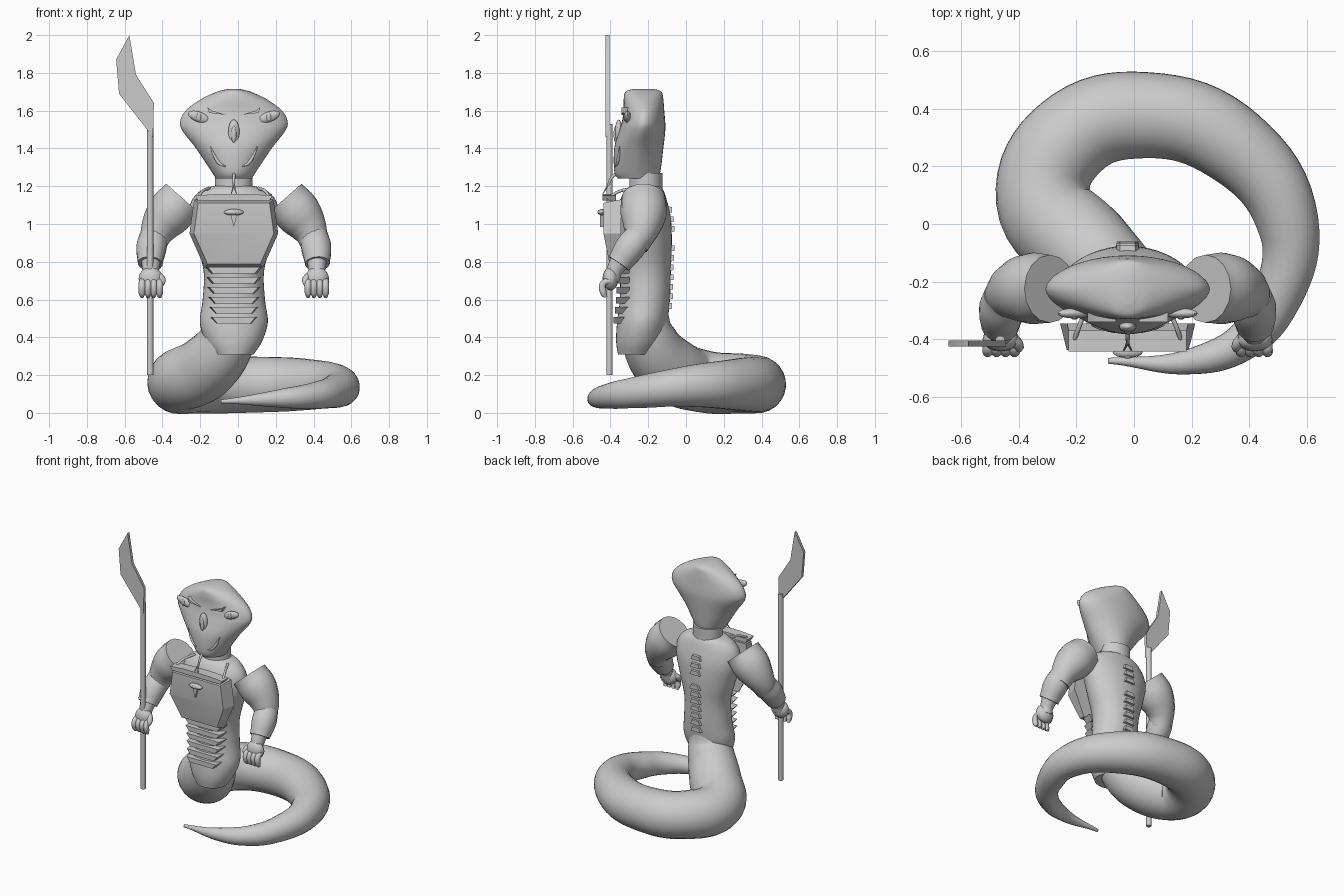
import bpy, bmesh, math
from mathutils import Vector, Matrix
from mathutils.bvhtree import BVHTree

if "Cube" in bpy.data.objects:
    bpy.data.objects.remove(bpy.data.objects["Cube"])

grey = bpy.data.materials.new("plain_grey")
grey.use_nodes = True
grey.diffuse_color = (0.6, 0.6, 0.6, 1)
grey.node_tree.nodes["Principled BSDF"].inputs["Base Color"].default_value = (0.6, 0.6, 0.6, 1)

CX = -0.022  # middle plane of the upper body
parts = []


def finish(name, bm):
    bmesh.ops.recalc_face_normals(bm, faces=bm.faces)
    mesh = bpy.data.meshes.new(name)
    bm.to_mesh(mesh)
    bm.free()
    mesh.materials.append(grey)
    ob = bpy.data.objects.new(name, mesh)
    bpy.context.collection.objects.link(ob)
    parts.append(ob)
    return ob


def spline(a, b, c, d, t):
    return 0.5 * (2 * b + (c - a) * t + (2 * a - 5 * b + 4 * c - d) * t * t
                  + (3 * b - a - 3 * c + d) * t ** 3)


def loft(name, stations, power=1.0, sides=40, steps=5):
    """Stations: height, half width, front y, back y; smoothed upward."""
    rows, last = [], len(stations) - 1
    for i in range(last):
        quad = [stations[min(max(i + k, 0), last)] for k in (-1, 0, 1, 2)]
        rows += [[spline(*v, s / steps) for v in zip(*quad)] for s in range(steps)]
    rows.append(stations[-1])
    bm, rings = bmesh.new(), []
    for z, w, front, back in rows:
        ring = []
        for k in range(sides):
            a = math.tau * k / sides
            s = math.sin(a)
            y = (front + back) / 2 + (back - front) / 2 * math.copysign(abs(s) ** power, s)
            ring.append(bm.verts.new((CX + w * math.cos(a), y, z)))
        rings.append(ring)
    for lo, hi in zip(rings, rings[1:]):
        for k in range(sides):
            n = (k + 1) % sides
            bm.faces.new((lo[k], lo[n], hi[n], hi[k]))
    bm.faces.new(rings[0])
    bm.faces.new(rings[-1])
    return finish(name, bm)


def tube(name, pts, side=0, detail=6):
    """Round sweep through (x, y, z, radius); side mirrors about the body."""
    cu = bpy.data.curves.new(name, 'CURVE')
    cu.dimensions = '3D'
    cu.bevel_depth, cu.bevel_resolution = 1.0, detail
    cu.resolution_u, cu.use_fill_caps = 8, True
    sp = cu.splines.new('BEZIER')
    sp.radius_interpolation = 'CARDINAL'
    sp.bezier_points.add(len(pts) - 1)
    for p, (x, y, z, r) in zip(sp.bezier_points, pts):
        p.co = (CX + side * x if side else x, y, z)
        p.radius = r
        p.handle_left_type = p.handle_right_type = 'AUTO'
    temp = bpy.data.objects.new("temp", cu)
    bpy.context.collection.objects.link(temp)
    bpy.context.view_layer.update()
    mesh = bpy.data.meshes.new_from_object(
        temp.evaluated_get(bpy.context.evaluated_depsgraph_get()))
    bpy.data.objects.remove(temp)
    bm = bmesh.new()
    bm.from_mesh(mesh)
    bpy.data.meshes.remove(mesh)
    bmesh.ops.remove_doubles(bm, verts=bm.verts, dist=0.0002)
    return finish(name, bm)


def ball(name, loc, size, tilt=0.0):
    bm = bmesh.new()
    bmesh.ops.create_uvsphere(bm, u_segments=16, v_segments=10, radius=1)
    bm.transform(Matrix.Translation(loc) @ Matrix.Rotation(tilt, 4, 'Y')
                 @ Matrix.Diagonal((*size, 1)))
    return finish(name, bm)


def plate_mesh(outline, y_back, y_front, shrink=0.0):
    """Prism from an x,z outline, its front face drawn in by shrink."""
    bm = bmesh.new()
    mid = sum((Vector(p) for p in outline), Vector((0, 0))) / len(outline)
    back = [bm.verts.new((x, y_back, z)) for x, z in outline]
    front = []
    for p in outline:
        q = Vector(p).lerp(mid, shrink)
        front.append(bm.verts.new((q.x, y_front, q.y)))
    bm.faces.new(back)
    bm.faces.new(front)
    for k in range(len(back)):
        n = (k + 1) % len(back)
        bm.faces.new((back[k], back[n], front[n], front[k]))
    return bm


def mirrored(half):
    return [(CX + x, z) for x, z in half] + [(CX - x, z) for x, z in reversed(half)]


# Coiled tail, torso, neck and hooded head
tube("tail", [(-.02, -.22, .55, .12), (-.05, -.2, .4, .145), (-.17, -.09, .24, .17),
              (-.315, .09, .167, .165), (-.22, .3, .155, .158), (.04, .378, .15, .15),
              (.35, .27, .15, .137), (.535, 0, .14, .108), (.5, -.25, .11, .085),
              (.39, -.4, .09, .068), (.2, -.477, .075, .045), (-.09, -.475, .06, .01)], detail=10)
torso = loft("torso", [(.31, .105, -.36, -.17), (.38, .15, -.37, -.13), (.48, .18, -.365, -.1),
                       (.6, .165, -.35, -.085), (.75, .16, -.35, -.08), (.9, .2, -.36, -.075),
                       (1.03, .235, -.365, -.08), (1.12, .225, -.35, -.1),
                       (1.18, .17, -.32, -.12), (1.205, .09, -.29, -.14)])
loft("neck", [(1.15, .1, -.3, -.125), (1.27, .1, -.3, -.125)], steps=1)
head = loft("head", [(1.24, .095, -.36, -.15), (1.28, .12, -.38, -.135), (1.4, .2, -.38, -.12),
                     (1.49, .27, -.355, -.11), (1.54, .285, -.34, -.11), (1.6, .255, -.33, -.115),
                     (1.66, .175, -.33, -.12), (1.7, .09, -.32, -.13), (1.715, .03, -.28, -.17)],
            power=1.15)


def tree_of(ob):
    bm = bmesh.new()
    bm.from_mesh(ob.data)
    return BVHTree.FromBMesh(bm)


head_tree, torso_tree = tree_of(head), tree_of(torso)


def surface_y(tree, x, z, facing=1):
    hit = tree.ray_cast(Vector((x, -2 * facing, z)), Vector((0, facing, 0)))[0]
    return hit.y if hit else -0.3


for side, label in ((1, "left"), (-1, "right")):
    # Arm with a flat-topped shoulder, bracer and fist
    tube(label + "_upper_arm", [(.27, -.225, 1.135, .118), (.345, -.225, 1.05, .122),
                                (.405, -.24, .96, .092), (.43, -.27, .88, .07)], side)
    tube(label + "_forearm", [(.42, -.25, .95, .066), (.435, -.31, .86, .068),
                              (.44, -.375, .76, .045), (.44, -.395, .71, .045)], side)
    tube(label + "_bracer", [(.425, -.25, .935, .075), (.437, -.3, .87, .08),
                             (.443, -.355, .79, .066)], side)
    ball(label + "_palm", (CX + side * .44, -.4, .71), (.064, .042, .062))
    for i in range(4):
        x = .393 + .031 * i
        tube(label + "_finger", [(x, -.4, .7, .016), (x, -.438, .685, .018),
                                 (x, -.437, .635, .018), (x, -.425, .613, .01)], side, 3)
    tube(label + "_thumb", [(.4, -.395, .73, .02), (.378, -.425, .7, .018),
                            (.385, -.44, .67, .01)], side, 3)
    # Slanted eye with pupil, brow and half of the mouth
    ex, ez = CX + side * .185, 1.567
    ey = surface_y(head_tree, ex, ez) - .008
    ball(label + "_eye", (ex, ey, ez), (.062, .018, .027), -side * .35)
    ball(label + "_pupil", (ex, ey - .016, ez), (.012, .006, .022))
    brow = [(.04, 1.578), (.13, 1.588), (.14, 1.618), (.115, 1.6)]
    by = surface_y(head_tree, CX + side * .09, 1.595)
    finish(label + "_brow", plate_mesh([(CX + side * x, z) for x, z in brow], by + .02, by - .018))
    mouth = [(.125, 1.41, .003), (.1, 1.355, .008), (.075, 1.32, .008), (.045, 1.305, .003)]
    tube(label + "_mouth", [(x, surface_y(head_tree, CX + side * x, z) - .003, z, r)
                            for x, z, r in mouth], side, 3)
    # Strap from shoulder to breastplate, and a tongue fork
    tube(label + "_strap", [(.13, -.27, 1.19, .008), (.17, -.36, 1.17, .008),
                            (.19, -.42, 1.13, .008)], side, 3)
    tube(label + "_tongue_fork", [(.001, -.412, 1.21, .005), (.006, -.425, 1.185, .004),
                                  (.014, -.44, 1.16, .002)], side, 2)

# Nose ridge and tongue
ny = surface_y(head_tree, CX, 1.485)
ball("nose_ridge", (CX, ny, 1.485), (.03, .02, .068))
ball("nose_gem", (CX, ny - .015, 1.475), (.014, .012, .045))
tube("tongue", [(CX, -.36, 1.27, .008), (CX, -.39, 1.25, .008), (CX, -.413, 1.205, .006)], detail=3)

# Breastplate, folded back below the chest
bm = plate_mesh(mirrored([(.155, .77), (.235, .95), (.21, 1.13)]), -.345, -.437, .1)
bmesh.ops.bisect_plane(bm, geom=bm.verts[:] + bm.edges[:] + bm.faces[:],
                       plane_co=(0, 0, .95), plane_no=(0, 0, 1))
for v in bm.verts:
    if v.co.y < -.4:
        v.co.y += max(0, .95 - v.co.z) * .2
finish("breastplate", bm)
finish("breastplate_rim", plate_mesh(mirrored([(.19, 1.125), (.205, 1.15), (.1, 1.158)]), -.37, -.442))
ball("ornament_oval", (CX, -.445, 1.062), (.052, .02, .017))
ball("ornament_bead", (CX, -.46, 1.062), (.016, .008, .012))
finish("ornament_spike", plate_mesh([(CX - .018, 1.05), (CX + .018, 1.05), (CX, .985)], -.43, -.455))

# Belly slats and spine plates follow the torso
for i in range(6):
    z, w = .755 - .053 * i, .15 - .005 * i
    y = surface_y(torso_tree, CX, z)
    finish("belly_slat", plate_mesh(mirrored([(w - .03, z - .018), (w, z + .018)]),
                                    y + .05, y - .02, .08))
for i in range(11):
    if i == 7:
        continue
    z = .565 + .051 * i
    y = surface_y(torso_tree, CX, z, -1)
    finish("spine_plate", plate_mesh(mirrored([(.044, z - .016), (.03, z + .018)]),
                                     y - .02, y + .014, .15))

# Spear held in the right hand
tube("spear_shaft", [(-.465, -.405, .2, .017), (-.465, -.405, 1.53, .017)], detail=4)
blade = [(-.575, 2), (-.645, 1.87), (-.63, 1.69), (-.45, 1.46), (-.445, 1.64), (-.54, 1.79)]
finish("spear_blade", plate_mesh(blade, -.405, -.425))

bpy.ops.object.select_all(action='DESELECT')
for ob in parts:
    ob.select_set(True)
bpy.context.view_layer.objects.active = parts[0]
bpy.ops.object.shade_smooth_by_angle(angle=math.radians(38))
